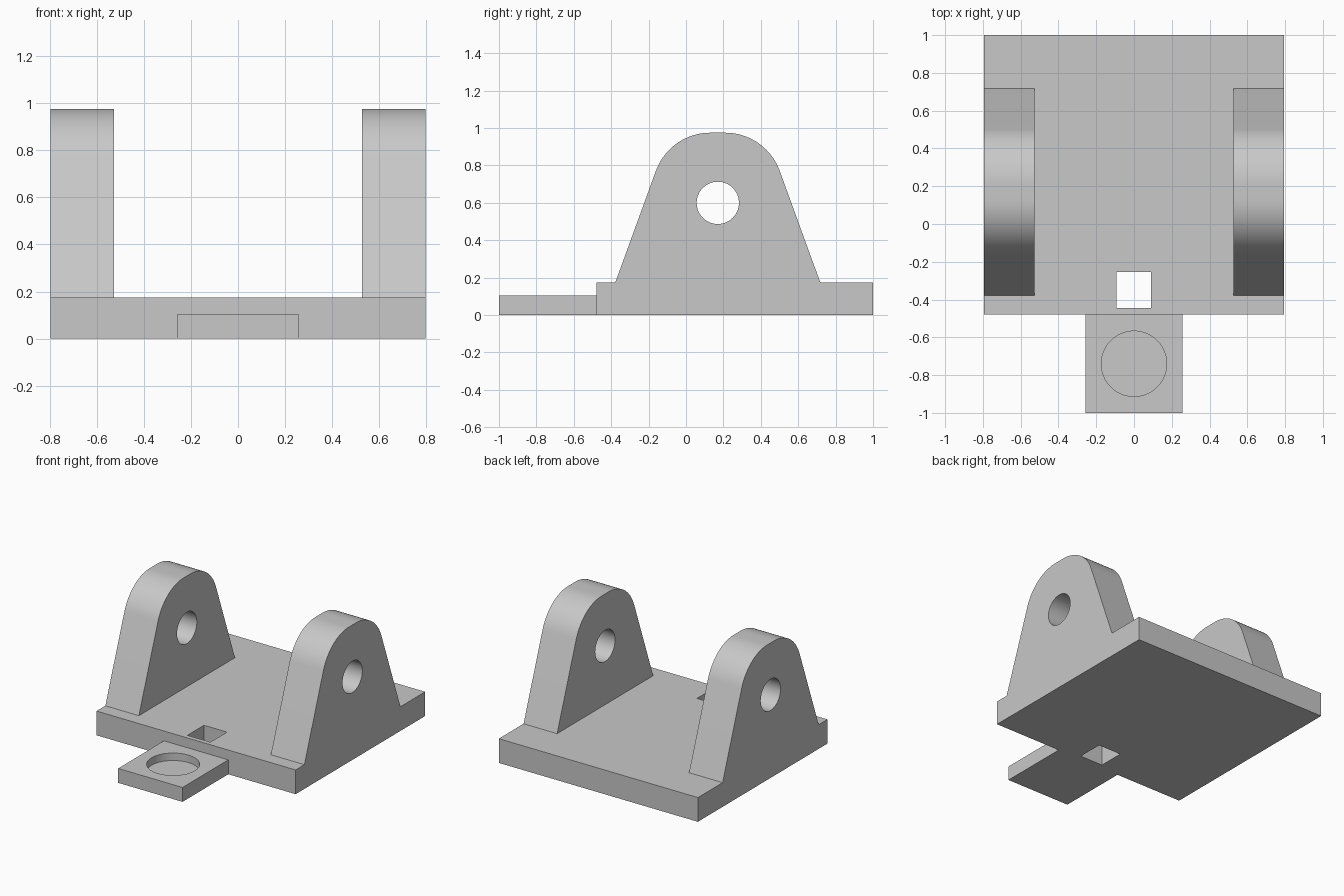
import bpy, bmesh, math
from mathutils import Matrix

cube = bpy.data.objects.get("Cube")
if cube:
    bpy.data.objects.remove(cube, do_unlink=True)

grey = bpy.data.materials.new("plain grey")
grey.use_nodes = True
colour = (0.58, 0.58, 0.58, 1)
grey.diffuse_color = colour
grey.node_tree.nodes["Principled BSDF"].inputs["Base Color"].default_value = colour


def make_object(name, bm):
    bmesh.ops.recalc_face_normals(bm, faces=bm.faces)
    mesh = bpy.data.meshes.new(name)
    bm.to_mesh(mesh)
    bm.free()
    mesh.materials.append(grey)
    obj = bpy.data.objects.new(name, mesh)
    bpy.context.collection.objects.link(obj)
    return obj


def box(name, x, y, z):
    """Box from (min, max) ranges."""
    bm = bmesh.new()
    bmesh.ops.create_cube(bm, size=1)
    for v in bm.verts:
        v.co = [r[0] if c < 0 else r[1] for c, r in zip(v.co, (x, y, z))]
    return make_object(name, bm)


def cylinder(name, centre, radius, depth, axis="Z"):
    bm = bmesh.new()
    turn = Matrix.Rotation(math.pi / 2, 4, "Y") if axis == "X" else Matrix()
    bmesh.ops.create_cone(bm, cap_ends=True, segments=64, radius1=radius,
                          radius2=radius, depth=depth,
                          matrix=Matrix.Translation(centre) @ turn)
    return make_object(name, bm)


def select_only(obj):
    bpy.ops.object.select_all(action="DESELECT")
    obj.select_set(True)
    bpy.context.view_layer.objects.active = obj


def cut(obj, cutter):
    """Subtract the cutter, then remove it."""
    cutter.hide_render = True
    mod = obj.modifiers.new("cut", "BOOLEAN")
    mod.operation = "DIFFERENCE"
    mod.solver = "EXACT"
    mod.object = cutter
    select_only(obj)
    bpy.ops.object.modifier_apply(modifier=mod.name)
    bpy.data.objects.remove(cutter, do_unlink=True)


def smooth(obj):
    select_only(obj)
    bpy.ops.object.shade_smooth_by_angle(angle=math.radians(15))


HALF_WIDTH, INNER = 0.795, 0.527
BASE_TOP, FRONT = 0.175, -0.478

# Base plate with a square through hole near the front
base = box("base_plate", (-HALF_WIDTH, HALF_WIDTH), (FRONT, 1), (0, BASE_TOP))
cut(base, box("square_cutter", (-0.093, 0.091), (-0.445, -0.255), (-0.1, 0.4)))

# Front tab with a shallow round recess
tab = box("front_tab", (-0.257, 0.257), (-1, FRONT), (0, 0.104))
cut(tab, cylinder("recess_cutter", (0, -0.74, 0.15), 0.173, 0.2))
smooth(tab)

# Side ears: tapered profile with rounded shoulders and a pivot hole
MID, HALF_FOOT, TOP, RADIUS = 0.17, 0.548, 0.975, 0.31
LEAN = math.radians(20)
STEPS = 20
tangent_z = TOP - RADIUS + RADIUS * math.sin(LEAN)
tangent_y = HALF_FOOT - (tangent_z - BASE_TOP) * math.tan(LEAN)
arc_y = tangent_y - RADIUS * math.cos(LEAN)
half = [(HALF_FOOT, BASE_TOP)]
for i in range(STEPS + 1):
    a = LEAN + (math.pi / 2 - LEAN) * i / STEPS
    half.append((arc_y + RADIUS * math.cos(a), TOP - RADIUS + RADIUS * math.sin(a)))
profile = half + [(-y, z) for y, z in reversed(half)]

for side, x0, x1 in (("left", INNER, HALF_WIDTH), ("right", -HALF_WIDTH, -INNER)):
    bm = bmesh.new()
    face = bm.faces.new([bm.verts.new((x0, MID + y, z)) for y, z in profile])
    ext = bmesh.ops.extrude_face_region(bm, geom=[face], use_keep_orig=True)
    for v in ext["geom"]:
        if isinstance(v, bmesh.types.BMVert):
            v.co.x = x1
    ear = make_object(side + "_ear", bm)
    cut(ear, cylinder("pivot_cutter", ((x0 + x1) / 2, MID, 0.6), 0.113, 0.6, "X"))
    smooth(ear)
